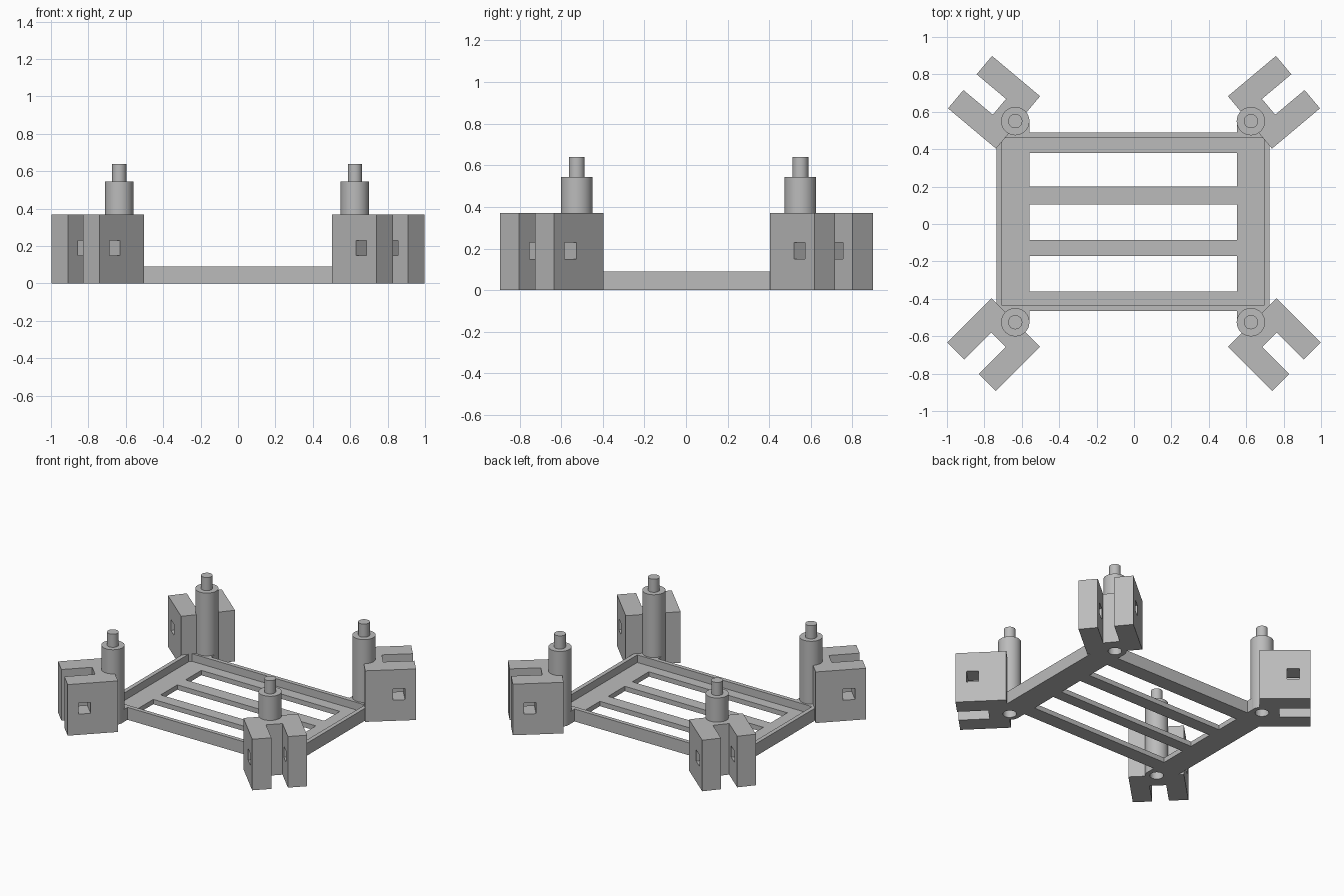
import bpy, bmesh, math
from mathutils import Matrix, Vector

cube = bpy.data.objects.get("Cube")
if cube:
    bpy.data.objects.remove(cube, do_unlink=True)

grey = bpy.data.materials.new("plain grey")
grey.use_nodes = True
grey.diffuse_color = (0.5, 0.5, 0.5, 1)
grey.node_tree.nodes["Principled BSDF"].inputs["Base Color"].default_value = (0.5, 0.5, 0.5, 1)


def make_object(name, bm, matrix=Matrix()):
    bmesh.ops.recalc_face_normals(bm, faces=bm.faces)
    mesh = bpy.data.meshes.new(name)
    bm.to_mesh(mesh)
    bm.free()
    mesh.materials.append(grey)
    obj = bpy.data.objects.new(name, mesh)
    obj.matrix_world = matrix
    bpy.context.collection.objects.link(obj)
    return obj


def box(name, x, y, z, matrix=Matrix()):
    bm = bmesh.new()
    bmesh.ops.create_cube(bm, size=1)
    for v in bm.verts:
        v.co = [lo + (c + 0.5) * (hi - lo) for c, (lo, hi) in zip(v.co, (x, y, z))]
    return make_object(name, bm, matrix)


def extrude(name, outline, height, matrix=Matrix()):
    bm = bmesh.new()
    face = bm.faces.new([bm.verts.new((a, b, 0)) for a, b in outline])
    top = bmesh.ops.extrude_face_region(bm, geom=[face])["geom"]
    verts = [e for e in top if isinstance(e, bmesh.types.BMVert)]
    bmesh.ops.translate(bm, verts=verts, vec=(0, 0, height))
    return make_object(name, bm, matrix)


def lathe(name, profile, matrix):
    bm = bmesh.new()
    verts = [bm.verts.new((r, 0, z)) for r, z in profile]
    edges = [bm.edges.new(pair) for pair in zip(verts, verts[1:])]
    bmesh.ops.spin(bm, geom=verts + edges, axis=(0, 0, 1), cent=(0, 0, 0),
                   angle=math.tau, steps=32)
    bmesh.ops.remove_doubles(bm, verts=bm.verts, dist=0.0001)
    return make_object(name, bm, matrix)


def cut(obj, cutters):
    for cutter in cutters:
        cutter.hide_render = True
        mod = obj.modifiers.new("cut", "BOOLEAN")
        mod.operation, mod.solver, mod.object = "DIFFERENCE", "EXACT", cutter
    bpy.context.view_layer.update()
    graph = bpy.context.evaluated_depsgraph_get()
    mesh = bpy.data.meshes.new_from_object(obj.evaluated_get(graph))
    obj.modifiers.clear()
    obj.data = mesh
    for cutter in cutters:
        bpy.data.objects.remove(cutter, do_unlink=True)


# Shallow tray with three long slots
LEFT, RIGHT, FRONT, BACK, RIM = -0.735, 0.725, -0.465, 0.49, 0.09
tray = box("tray", (LEFT, RIGHT), (FRONT, BACK), (0, RIM))
wall = 0.03
openings = [box("recess_cutter", (LEFT + wall, RIGHT - wall),
                (FRONT + wall, BACK - wall), (0.035, 0.2))]
for low, high in ((-0.36, -0.17), (-0.085, 0.105), (0.2, 0.38)):
    openings.append(box("slot_cutter", (-0.56, 0.55), (low, high), (-0.1, 0.2)))
cut(tray, openings)

# Forked bracket outline: two prongs joined by a web
LENGTH, HALF, GAP, WEB, TALL = 0.335, 0.183, 0.055, 0.13, 0.37
FORK = [(0, -HALF), (LENGTH, -HALF), (LENGTH, -GAP), (WEB, -GAP),
        (WEB, GAP), (LENGTH, GAP), (LENGTH, HALF), (0, HALF)]
# Post with a stepped pin on top and a socket underneath
SOCKET = 0.045
POST = [(0, 0.1), (SOCKET, 0.1), (SOCKET, 0), (0.076, 0),
        (0.076, 0.545), (0.038, 0.545), (0.038, 0.64), (0, 0.64)]

for side, x_name in ((-1, "right"), (1, "left")):
    for end, y_name in ((-1, "front"), (1, "back")):
        label = f"{y_name}_{x_name}"
        px, py = side * 0.63 - 0.005, (0.55 if end > 0 else -0.525)
        spot = Matrix.Translation((px, py, 0))

        def socket():
            return lathe("socket_cutter",
                         [(0, -0.1), (SOCKET, -0.1), (SOCKET, 0.1), (0, 0.1)], spot)

        # Bracket turned outward, with a square hole through both prongs
        slope = math.radians(40 if end > 0 else 45)
        angle = math.atan2(end * math.sin(slope), side * math.cos(slope))
        root = Vector((side * 0.62, 0.543, 0)) if end > 0 else Vector((side * 0.632, -0.527, 0))
        place = Matrix.Translation(root) @ Matrix.Rotation(angle, 4, "Z")
        bracket = extrude(label + "_bracket", FORK, TALL, place)
        hole = box("hole_cutter", (0.182, 0.262), (-0.3, 0.3), (0.15, 0.23), place)
        cut(bracket, [hole, socket()])

        # Low block tying the post to the tray
        edge = BACK if end > 0 else FRONT
        tie = box(label + "_tie", (px - 0.075, px + 0.075),
                  sorted((py, edge - end * 0.01)), (0, RIM))
        cut(tie, [socket()])

        post = lathe(label + "_post", POST, spot)
        bpy.ops.object.select_all(action="DESELECT")
        post.select_set(True)
        bpy.context.view_layer.objects.active = post
        bpy.ops.object.shade_smooth_by_angle(angle=math.radians(30))
